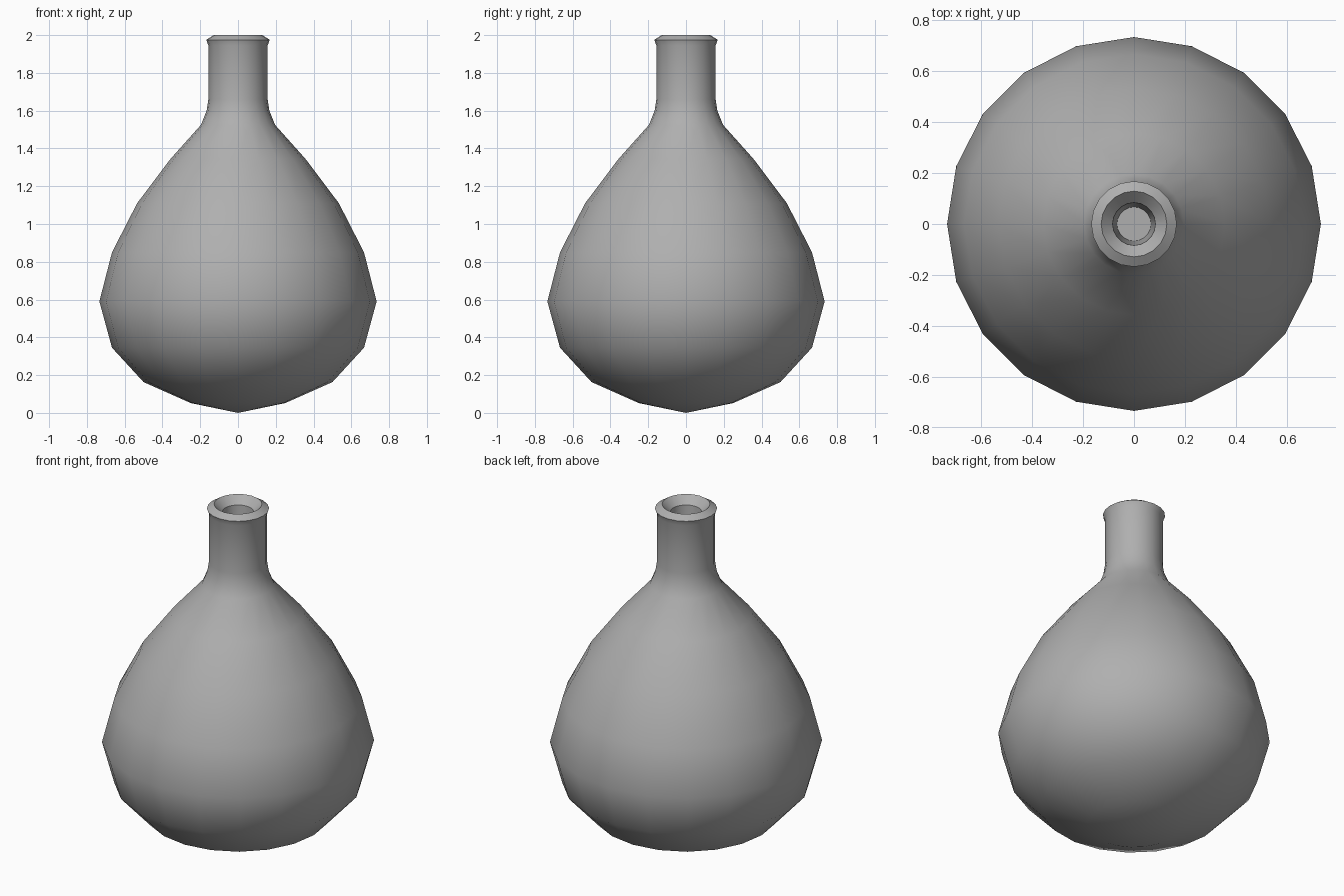
import bpy, bmesh, math

if "Cube" in bpy.data.objects:
    bpy.data.objects.remove(bpy.data.objects["Cube"])

SIDES = 20

# Profile (radius, height): round belly, neck, lip, then down into the mouth
profile = [
    (0.25, 0.052), (0.50, 0.163), (0.667, 0.345), (0.734, 0.59),
    (0.667, 0.85), (0.534, 1.11), (0.357, 1.345), (0.196, 1.525),
    (0.166, 1.60), (0.157, 1.66), (0.157, 1.945), (0.168, 1.975),
    (0.129, 2.0), (0.084, 1.955), (0.067, 1.60),
]


def lathe(name, points, sides):
    bm = bmesh.new()
    rings = []
    for r, z in points:
        rings.append([bm.verts.new((r * math.cos(2 * math.pi * i / sides),
                                    r * math.sin(2 * math.pi * i / sides), z))
                      for i in range(sides)])
    for low, high in zip(rings, rings[1:]):
        for i in range(sides):
            j = (i + 1) % sides
            bm.faces.new((low[i], low[j], high[j], high[i]))
    # Pointed underside and flat floor of the mouth
    tip = bm.verts.new((0, 0, 0))
    for i in range(sides):
        bm.faces.new((tip, rings[0][(i + 1) % sides], rings[0][i]))
    bm.faces.new(rings[-1])
    bmesh.ops.recalc_face_normals(bm, faces=bm.faces)
    mesh = bpy.data.meshes.new(name)
    bm.to_mesh(mesh)
    bm.free()
    obj = bpy.data.objects.new(name, mesh)
    bpy.context.collection.objects.link(obj)
    return obj


# Flask, smooth apart from the lip edges
flask = lathe("flask", profile, SIDES)
bpy.context.view_layer.objects.active = flask
flask.select_set(True)
bpy.ops.object.shade_smooth_by_angle(angle=math.radians(33))

# Dark grey surface
grey = bpy.data.materials.new("dark_grey")
grey.diffuse_color = (0.43, 0.43, 0.43, 1)
grey.use_nodes = True
grey.node_tree.nodes["Principled BSDF"].inputs["Base Color"].default_value = grey.diffuse_color
flask.data.materials.append(grey)
